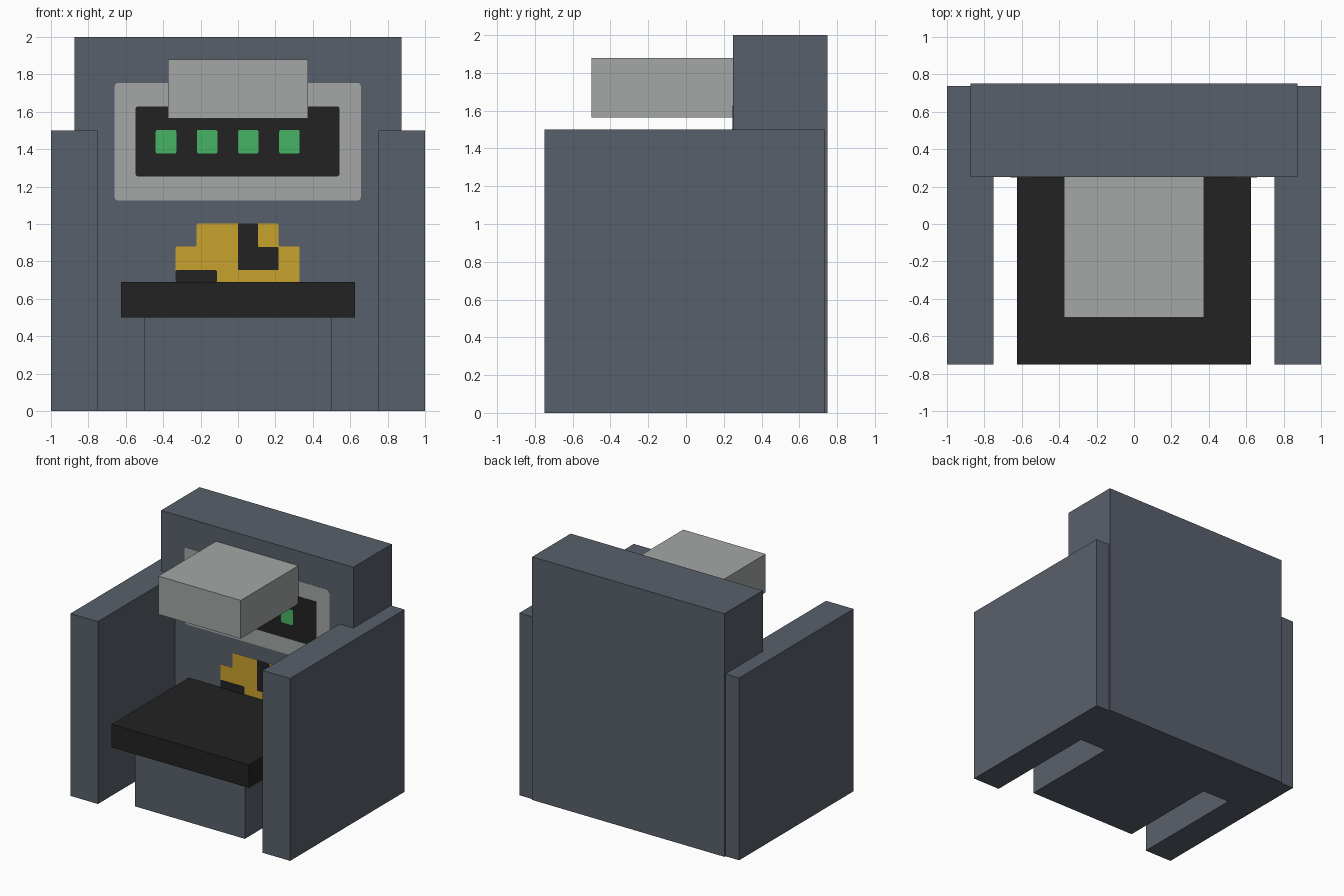
import bpy, bmesh
from mathutils import Vector

if "Cube" in bpy.data.objects:
    bpy.data.objects.remove(bpy.data.objects["Cube"])


def material(name, r, g, b):
    lin = [((c / 255 + 0.055) / 1.055) ** 2.4 for c in (r, g, b)]
    m = bpy.data.materials.new(name)
    m.diffuse_color = (*lin, 1)
    m.use_nodes = True
    m.node_tree.nodes["Principled BSDF"].inputs["Base Color"].default_value = m.diffuse_color
    return m


SLATE = material("slate", 89, 96, 107)
GREY = material("light_grey", 163, 167, 166)
BLACK = material("black", 34, 34, 34)
GREEN = material("green", 70, 180, 100)
GOLD = material("gold", 201, 162, 45)


def finish(bm, name, mat):
    bmesh.ops.recalc_face_normals(bm, faces=bm.faces)
    me = bpy.data.meshes.new(name)
    bm.to_mesh(me)
    bm.free()
    me.materials.append(mat)
    ob = bpy.data.objects.new(name, me)
    bpy.context.collection.objects.link(ob)


def box(name, x, y, z, mat):
    bm = bmesh.new()
    bmesh.ops.create_cube(bm, size=1)
    lo, hi = Vector((x[0], y[0], z[0])), Vector((x[1], y[1], z[1]))
    for v in bm.verts:
        v.co = (lo + hi) / 2 + v.co * (hi - lo)
    finish(bm, name, mat)


def plate(name, points, height, mat, radius=0.015):
    """Thin plate with rounded corners on the front of the backrest."""
    bm = bmesh.new()
    bm.faces.new([bm.verts.new((x, 0.25 - height, z)) for x, z in points])
    bmesh.ops.bevel(bm, geom=bm.verts[:], offset=radius, offset_type='OFFSET',
                    segments=3, profile=0.5, affect='VERTICES')
    ext = bmesh.ops.extrude_face_region(bm, geom=bm.faces[:], use_keep_orig=True)
    for v in ext["geom"]:
        if isinstance(v, bmesh.types.BMVert):
            v.co.y = 0.2505
    finish(bm, name, mat)


def rect(x0, x1, z0, z1):
    return [(x0, z0), (x1, z0), (x1, z1), (x0, z1)]


# Chair body
box("backrest", (-0.875, 0.875), (0.25, 0.75), (0, 2), SLATE)
box("left_side_panel", (-1, -0.75), (-0.75, 0.737), (0, 1.5), SLATE)
box("right_side_panel", (0.75, 1), (-0.75, 0.737), (0, 1.5), SLATE)
box("seat_base", (-0.5, 0.5), (-0.625, 0.25), (0, 0.5), SLATE)
box("seat", (-0.625, 0.625), (-0.75, 0.25), (0.5, 0.69), BLACK)
box("overhead_block", (-0.375, 0.375), (-0.5, 0.25), (1.565, 1.88), GREY)

# Display panel with four lights
plate("display_frame", rect(-0.66, 0.657, 1.125, 1.755), 0.002, GREY, 0.02)
plate("display_screen", rect(-0.547, 0.542, 1.255, 1.628), 0.004, BLACK, 0.01)
for i in range(4):
    x = -0.44 + 0.22 * i
    plate(f"light_{i + 1}", rect(x, x + 0.11, 1.377, 1.503), 0.006, GREEN, 0.01)

# Stepped emblem above the seat
plate("emblem", [(-0.333, 0.69), (0.33, 0.69), (0.33, 0.88), (0.217, 0.88),
                 (0.217, 1.003), (-0.222, 1.003), (-0.222, 0.88), (-0.333, 0.88)],
      0.002, GOLD, 0.01)
plate("emblem_corner", [(0, 0.753), (0.217, 0.753), (0.217, 0.877), (0.107, 0.877),
                        (0.107, 1.003), (0, 1.003)], 0.004, BLACK, 0.006)
plate("emblem_foot", rect(-0.333, -0.113, 0.69, 0.753), 0.004, BLACK, 0.006)
